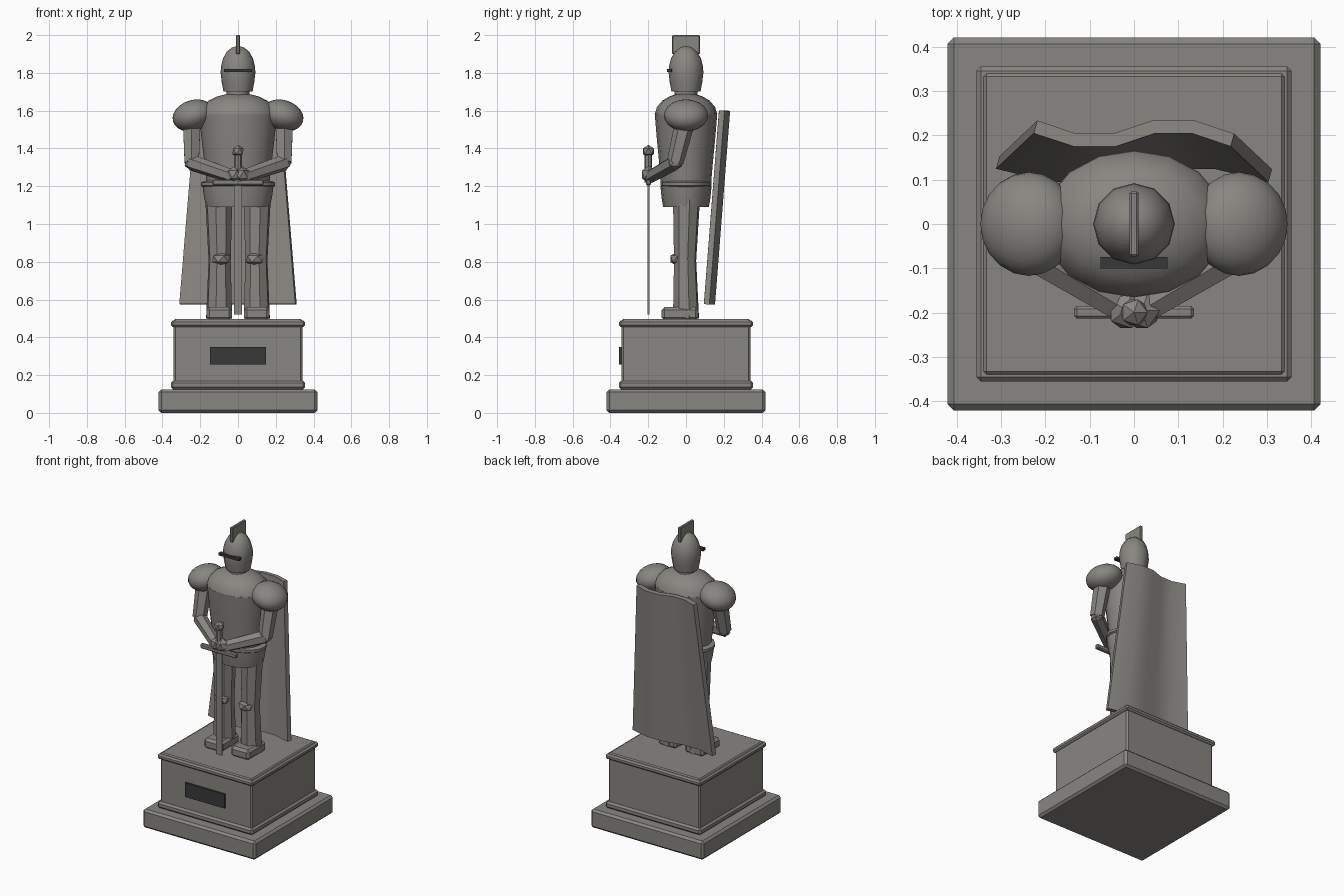
import bpy, math
from mathutils import Vector

if "Cube" in bpy.data.objects:
    bpy.data.objects.remove(bpy.data.objects["Cube"])


def material(name, rgb):
    m = bpy.data.materials.new(name)
    m.diffuse_color = (*rgb, 1)
    m.use_nodes = True
    m.node_tree.nodes["Principled BSDF"].inputs["Base Color"].default_value = m.diffuse_color
    return m


stone = material("stone", (.25, .24, .22))
dark = material("dark_metal", (.04, .04, .04))


def finish(ob, name, bevel=0, mat=stone):
    ob.name = name
    bpy.ops.object.select_all(action='DESELECT')
    bpy.context.view_layer.objects.active = ob
    ob.select_set(True)
    bpy.ops.object.transform_apply(location=False, rotation=True, scale=True)
    if bevel:
        m = ob.modifiers.new("bevel", 'BEVEL')
        m.width, m.segments = bevel, 1
    for m in list(ob.modifiers):
        bpy.ops.object.modifier_apply(modifier=m.name)
    bpy.ops.object.shade_smooth_by_angle(angle=math.radians(35))
    ob.data.materials.append(mat)
    return ob


def box(name, lo, hi, bevel=0, mat=stone):
    lo, hi = Vector(lo), Vector(hi)
    bpy.ops.mesh.primitive_cube_add(size=1, location=(lo + hi) / 2)
    bpy.context.object.scale = hi - lo
    return finish(bpy.context.object, name, bevel, mat)


def tube(name, a, b, r1, r2, sides=6):
    a, b = Vector(a), Vector(b)
    d = b - a
    bpy.ops.mesh.primitive_cone_add(vertices=sides, radius1=r1, radius2=r2,
                                    depth=d.length, location=(a + b) / 2)
    bpy.context.object.rotation_euler = d.to_track_quat('Z', 'Y').to_euler()
    return finish(bpy.context.object, name)


def ico(name, loc, r, scale=(1, 1, 1)):
    bpy.ops.mesh.primitive_ico_sphere_add(subdivisions=1, radius=r, location=loc)
    bpy.context.object.scale = scale
    return finish(bpy.context.object, name)


def mesh_object(name, verts, faces):
    me = bpy.data.meshes.new(name)
    me.from_pydata(verts, [], faces)
    ob = bpy.data.objects.new(name, me)
    bpy.context.collection.objects.link(ob)
    return ob


def lathe(name, profile, sy=1.0, n=16):
    """Closed turned form from (radius, z) pairs, squashed in y by sy."""
    verts = [(r * math.cos(2 * math.pi * i / n), sy * r * math.sin(2 * math.pi * i / n), z)
             for r, z in profile for i in range(n)]
    faces = [(k * n + i, k * n + (i + 1) % n, (k + 1) * n + (i + 1) % n, (k + 1) * n + i)
             for k in range(len(profile) - 1) for i in range(n)]
    last = (len(profile) - 1) * n
    faces += [tuple(reversed(range(n))), tuple(range(last, last + n))]
    return finish(mesh_object(name, verts, faces), name)


# Pedestal
box("plinth_base", (-.42, -.42, 0), (.42, .42, .125), .014)
box("pedestal_block", (-.342, -.342, .12), (.342, .342, .497), .01)
box("lower_moulding", (-.355, -.355, .125), (.355, .355, .17), .012)
box("upper_moulding", (-.355, -.355, .455), (.355, .355, .49), .01)
box("plaque", (-.148, -.3545, .255), (.148, -.335, .35), 0, dark)

# Legs and arms, both sides
for s, side in ((-1, "left"), (1, "right")):
    box(side + "_foot", (s * .1 - .068, -.13, .49), (s * .1 + .068, .065, .56), .016)
    tube(side + "_lower_leg", (s * .1, 0, .5), (s * .097, -.005, .82), .071, .06, 8)
    tube(side + "_upper_leg", (s * .097, -.005, .8), (s * .102, .003, 1.15), .06, .074, 8)
    ico(side + "_knee", (s * .09, -.045, .815), .055, (1, .8, .7))
    # rounded shoulder plate, outer end tipped down
    bpy.ops.mesh.primitive_uv_sphere_add(segments=20, ring_count=12, radius=1,
                                         location=(s * .237, 0, 1.575))
    p = bpy.context.object
    p.scale, p.rotation_euler = (.112, .117, .081), (0, s * math.radians(18), 0)
    finish(p, side + "_pauldron")
    elbow = (s * .245, -.058, 1.325)
    tube(side + "_upper_arm", (s * .245, 0, 1.56), elbow, .054, .044)
    tube(side + "_forearm", elbow, (s * .025, -.19, 1.25), .043, .036)
    ico(side + "_elbow", elbow, .042)
    ico(side + "_hand", (s * .018, -.195, 1.262), .046)

# Body armour
lathe("breastplate", [(.165, 1.2), (.175, 1.3), (.193, 1.45), (.207, 1.585)], .8)
lathe("shoulder_dome", [(.207, 1.58)] + [
    (.205 * math.cos(a), 1.58 + .113 * math.sin(a))
    for a in (math.radians(d) for d in (20, 40, 58, 74, 89))], .8)
lathe("belt", [(.185, 1.195), (.197, 1.203), (.197, 1.22), (.175, 1.228)], .68)
lathe("skirt", [(.168, 1.09), (.18, 1.14), (.188, 1.2)], .72)
tube("neck", (0, 0, 1.66), (0, 0, 1.75), .06, .06, 12)

# Helmet
lathe("helmet", [(.077, 1.702), (.086, 1.75), (.092, 1.8), (.09, 1.835), (.08, 1.875),
                 (.06, 1.912), (.034, 1.933), (.004, 1.943)], 1, 12)
box("visor_slit", (-.075, -.1, 1.804), (.075, -.074, 1.821), 0, dark)
box("helmet_crest", (-.01, -.073, 1.9), (.01, .073, 2.0), .004)

# Sword
box("sword_blade", (-.022, -.204, .52), (.022, -.194, 1.22))
box("sword_guard", (-.135, -.213, 1.205), (.135, -.185, 1.235), .006)
tube("sword_grip", (0, -.199, 1.22), (0, -.199, 1.37), .02, .02, 8)
ico("sword_pommel", (0, -.199, 1.385), .034)

# Cape: wavy sheet leaning inward at the hem
cols = 6
cv = []
for t in (0, 1):
    for i in range(cols):
        wave = .021 * math.cos(math.pi * (i - 3.5) / 2)
        cv.append(((i / 2.5 - 1) * (.222 + .085 * t), .204 - .08 * t + wave, 1.6 - 1.025 * t))
cape = mesh_object("cape", cv, [(i, i + cols, i + cols + 1, i + 1) for i in range(cols - 1)])
m = cape.modifiers.new("thickness", 'SOLIDIFY')
m.thickness, m.offset = .03, 0
finish(cape, "cape")
